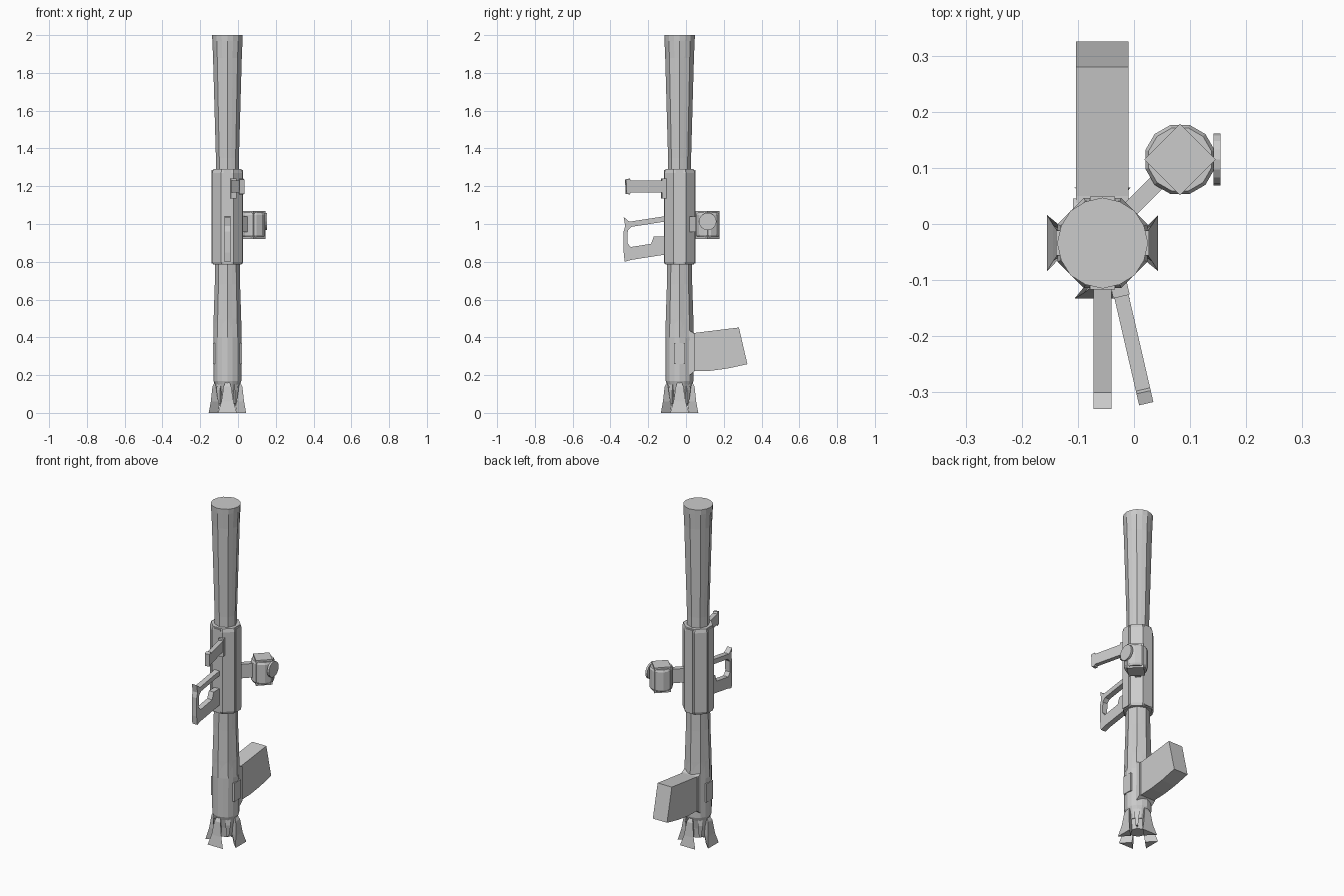
import bpy, bmesh, math
from mathutils import Matrix, Vector

if "Cube" in bpy.data.objects:
    bpy.data.objects.remove(bpy.data.objects["Cube"])

CX, CY = -0.056, -0.034   # tube axis


def finish(name, bm, matrix=None):
    if matrix:
        bm.transform(matrix)
    bmesh.ops.recalc_face_normals(bm, faces=bm.faces)
    me = bpy.data.meshes.new(name)
    bm.to_mesh(me)
    bm.free()
    ob = bpy.data.objects.new(name, me)
    bpy.context.collection.objects.link(ob)
    return ob


def loft(name, sections, matrix=None):
    """Skin a stack of equal-length point rings and cap both ends."""
    bm = bmesh.new()
    rings = [[bm.verts.new(p) for p in s] for s in sections]
    n = len(rings[0])
    for a, b in zip(rings, rings[1:]):
        for i in range(n):
            j = (i + 1) % n
            bm.faces.new((a[i], a[j], b[j], b[i]))
    bm.faces.new(rings[0])
    bm.faces.new(rings[-1])
    return finish(name, bm, matrix)


def tube(name, n, rings, center=(CX, CY), turn=0.0):
    """Rings are (z, even radius, odd radius): alternating radii give flutes."""
    secs = []
    for z, ra, rb in rings:
        secs.append([(center[0] + (rb if i % 2 else ra) * math.cos(turn + math.tau * i / n),
                      center[1] + (rb if i % 2 else ra) * math.sin(turn + math.tau * i / n), z)
                     for i in range(n)])
    return loft(name, secs)


def side_profile(name, pts, x0, x1, matrix=None):
    """Extrude a (y, z) outline along x."""
    return loft(name, [[(x, y, z) for y, z in pts] for x in (x0, x1)], matrix)


def box(name, lo, hi, matrix=None):
    y0, z0, y1, z1 = lo[1], lo[2], hi[1], hi[2]
    return side_profile(name, [(y0, z0), (y1, z0), (y1, z1), (y0, z1)], lo[0], hi[0], matrix)


def placed(x, y, angle):
    return Matrix.Translation((x, y, 0)) @ Matrix.Rotation(angle, 4, 'Z')


# Fluted front and rear barrel
tube("front_barrel", 16, [(1.25, .061, .057), (1.35, .061, .057), (1.88, .076, .071),
                          (1.97, .080, .078), (2.0, .081, .080)])
tube("rear_barrel", 16, [(.44, .073, .069), (.50, .073, .067), (.68, .067, .062), (.82, .065, .061)])

# Receiver housing with chamfered ends
tube("receiver", 8, [(.785, .081, .081), (.80, .087, .087), (1.27, .087, .087), (1.29, .081, .081)],
     turn=math.pi / 8)
for i in range(4):
    box("receiver_rail", (.074, -.022, .79), (.083, .022, 1.285), placed(CX, CY, i * math.pi / 2))

# Rear sleeve with side panels
tube("rear_sleeve", 16, [(.10, .055, .055), (.15, .066, .066), (.17, .074, .072),
                         (.40, .075, .073), (.50, .073, .066)])
for i in (0, 2):
    box("sleeve_panel", (.066, -.03, .26), (.077, .03, .37), placed(CX, CY, i * math.pi / 2))

# Flared exhaust petals around a short core
for i in range(4):
    secs = [[(r, -w, z), (r, w, z), (k, 0, z)]
            for z, r, w, k in ((.165, .066, .010, .035), (.14, .079, .020, .035),
                               (.06, .088, .032, .038), (0, .099, .050, .050))]
    loft("exhaust_petal", secs, placed(CX, CY, i * math.pi / 2))
tube("exhaust_core", 8, [(.04, .045, .045), (.16, .062, .062)])
for i in range(4):
    secs = [[(r, -w, z), (r, w, z), (.02, 0, z)]
            for z, r, w in ((.17, .062, .012), (.12, .069, .014), (.05, .062, .006))]
    loft("exhaust_rib", secs, placed(CX, CY, (i + .5) * math.pi / 2))

# Shoulder stock and its mounting plate
side_profile("stock", [(.02, .425), (.05, .424), (.28, .452), (.325, .258), (.22, .235),
                       (.13, .223), (.02, .22)], -.103, -.010)
side_profile("stock_mount", [(0, .435), (.02, .435), (.045, .42), (.045, .22), (.02, .20), (0, .20)],
             -.109, -.002)

# Open trigger grip
side_profile("trigger_grip", [
    (-.10, 1.043), (-.30, 1.012), (-.330, 1.037), (-.322, .99), (-.330, .96), (-.330, .85),
    (-.325, .80), (-.29, .81), (-.13, .835), (-.10, .84),
    (-.10, .935), (-.170, .935), (-.185, .895), (-.293, .878), (-.311, .90),
    (-.308, .965), (-.29, .985), (-.13, 1.01), (-.10, 1.01)], -.072, -.040)

# Angled foregrip
m = placed(-.029, -.10, math.radians(13))
box("foregrip_mount", (-.015, -.03, 1.135), (.015, .03, 1.24), m)
side_profile("foregrip", [(.02, 1.165), (-.20, 1.167), (-.205, 1.157), (-.222, 1.16),
                          (-.226, 1.235), (-.205, 1.24), (-.20, 1.23), (.02, 1.23)],
             -.013, .013, m)

# Sight: arm, rounded housing, square body and lens
SX, SY = .082, .115
m45 = placed(SX, SY, math.pi / 4)
box("sight_arm", (-.17, -.015, .957), (-.03, .015, 1.04), m45)
box("sight_body", (-.045, -.045, .92), (.045, .045, 1.07), m45)
tube("sight_housing", 12, [(.93, .058, .058), (.942, .064, .064), (1.048, .064, .064), (1.06, .058, .058)],
     (SX, SY), math.pi / 12)


def disc(name, x0, x1, r, n=16):
    loft(name, [[(x, SY + r * math.cos(math.tau * i / n), 1.013 + r * math.sin(math.tau * i / n))
                 for i in range(n)] for x in (x0, x1)])


disc("lens_stem", .12, .145, .018)
disc("lens_disc", .142, .154, .046)
